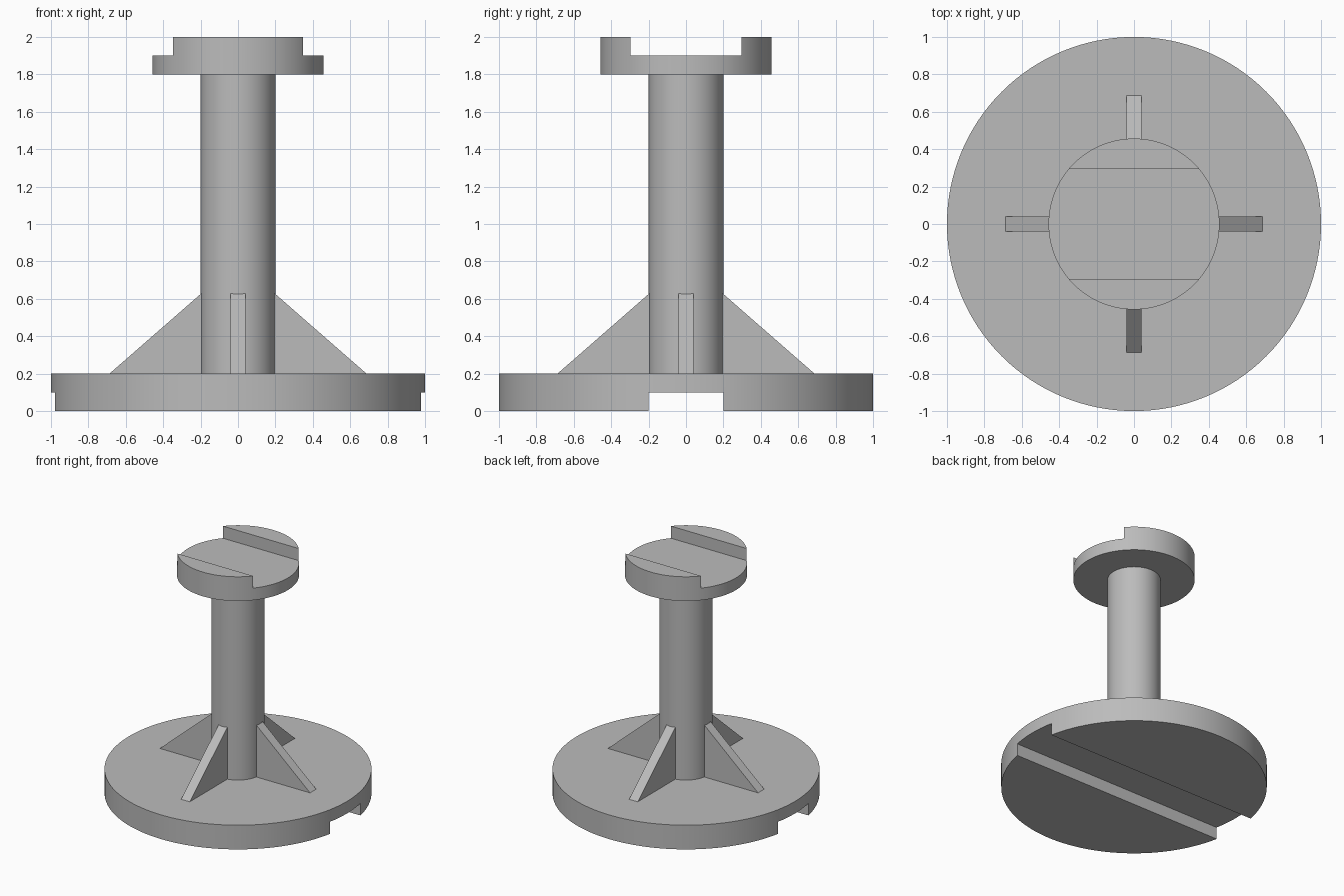
import bpy
import bmesh
import math
from mathutils import Matrix

cube = bpy.data.objects.get("Cube")
if cube:
    bpy.data.objects.remove(cube, do_unlink=True)

# Single grey material
grey = bpy.data.materials.new("plain_grey")
grey.use_nodes = True
colour = (0.5, 0.5, 0.5, 1)
grey.diffuse_color = colour
grey.node_tree.nodes["Principled BSDF"].inputs["Base Color"].default_value = colour


def add_object(name, bm):
    bmesh.ops.recalc_face_normals(bm, faces=bm.faces)
    mesh = bpy.data.meshes.new(name)
    bm.to_mesh(mesh)
    bm.free()
    mesh.materials.append(grey)
    obj = bpy.data.objects.new(name, mesh)
    bpy.context.collection.objects.link(obj)
    return obj


def activate(obj):
    bpy.ops.object.select_all(action="DESELECT")
    obj.select_set(True)
    bpy.context.view_layer.objects.active = obj


def smooth(obj):
    activate(obj)
    bpy.ops.object.shade_smooth_by_angle(angle=math.radians(30))


def cylinder(name, radius, bottom, top):
    bm = bmesh.new()
    bmesh.ops.create_cone(bm, cap_ends=True, segments=128, radius1=radius, radius2=radius,
                          depth=top - bottom,
                          matrix=Matrix.Translation((0, 0, (bottom + top) / 2)))
    return add_object(name, bm)


def cut_slot(obj, half_width, bottom, top):
    # Cut a straight channel running along x
    bm = bmesh.new()
    bmesh.ops.create_cube(bm, size=1, matrix=Matrix.Translation((0, 0, (bottom + top) / 2))
                          @ Matrix.Diagonal((3, 2 * half_width, top - bottom, 1)))
    cutter = add_object("slot_cutter", bm)
    cutter.hide_render = True
    mod = obj.modifiers.new("slot", "BOOLEAN")
    mod.operation = "DIFFERENCE"
    mod.solver = "EXACT"
    mod.object = cutter
    activate(obj)
    bpy.ops.object.modifier_apply(modifier=mod.name)
    bpy.data.objects.remove(cutter, do_unlink=True)


# Base disc with a channel underneath
base = cylinder("base_disc", 1, 0, 0.2)
cut_slot(base, 0.2, -0.2, 0.1)
smooth(base)

# Column
smooth(cylinder("column", 0.2, 0.2, 1.8))

# Head disc with a channel on top
head = cylinder("head_disc", 0.457, 1.8, 2)
cut_slot(head, 0.297, 1.9, 2.2)
smooth(head)

# Four triangular gussets around the column
profile = [(0.15, 0.2), (0.687, 0.2), (0.15, 0.669)]
for i, side in enumerate(("left", "back", "right", "front")):
    bm = bmesh.new()
    face = bm.faces.new([bm.verts.new((x, -0.04, z)) for x, z in profile])
    extruded = bmesh.ops.extrude_face_region(bm, geom=[face])["geom"]
    verts = [v for v in extruded if isinstance(v, bmesh.types.BMVert)]
    bmesh.ops.translate(bm, verts=verts, vec=(0, 0.08, 0))
    bm.transform(Matrix.Rotation(i * math.pi / 2, 4, "Z"))
    add_object(side + "_gusset", bm)
